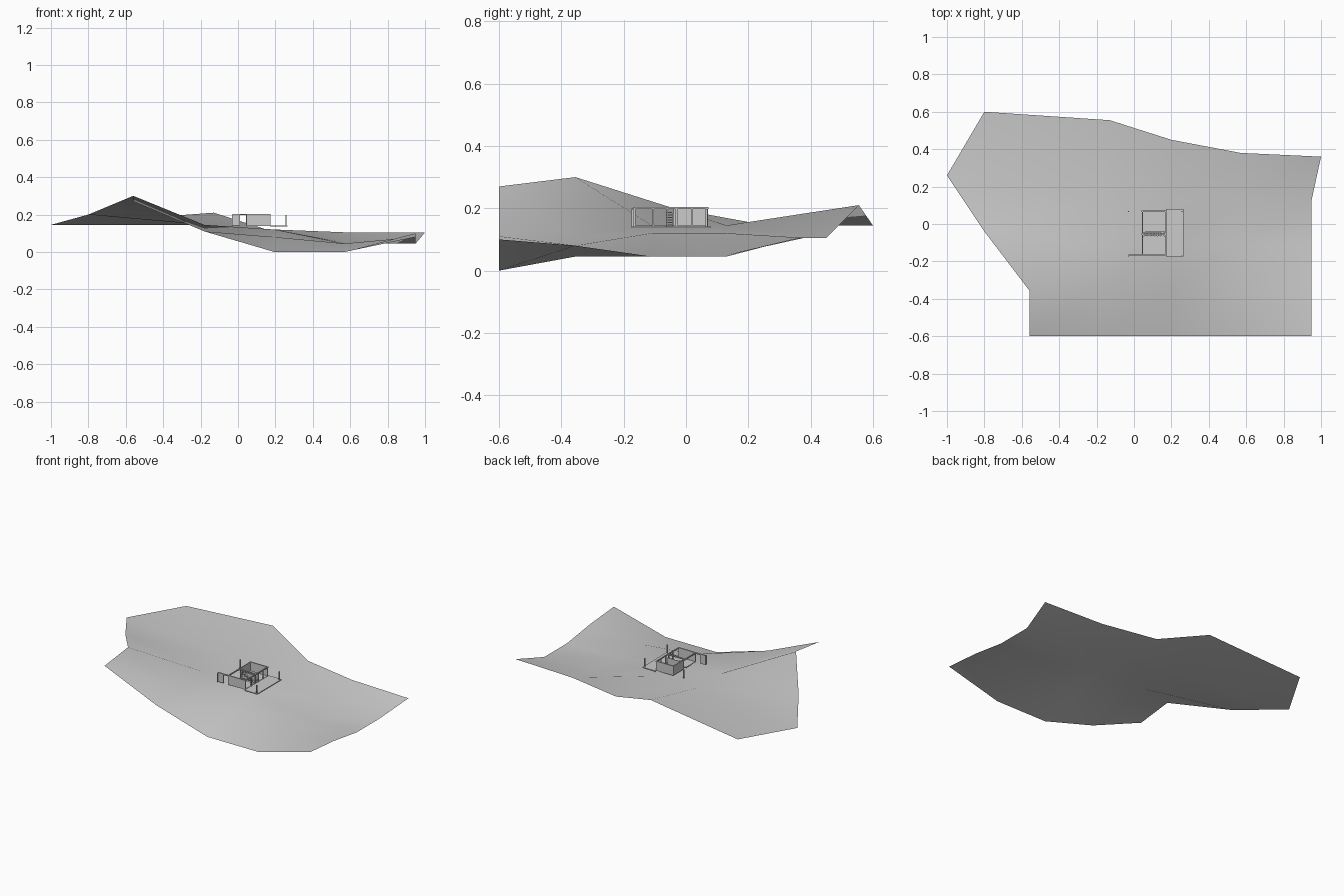
import bpy, bmesh


def mesh_object(name, verts, faces, smooth=False):
    me = bpy.data.meshes.new(name)
    me.from_pydata(verts, [], faces)
    ob = bpy.data.objects.new(name, me)
    bpy.context.collection.objects.link(ob)
    for p in me.polygons:
        p.use_smooth = smooth
    return ob


def box(name, x0, x1, y0, y1, z0, z1):
    v = [(x, y, z) for x in (x0, x1) for y in (y0, y1) for z in (z0, z1)]
    f = [(0, 1, 3, 2), (4, 6, 7, 5), (0, 4, 5, 1), (2, 3, 7, 6), (0, 2, 6, 4), (1, 5, 7, 3)]
    return mesh_object(name, v, f)


# hillside: coarse 5 x 5 sheet with ragged left and back edges
xs = [-.56, -.18, .195, .57, .95]
ys = [-.6, -.355, -.11, .13]
heights = [[.27, .11, 0, 0, .1],
           [.3, .11, .08, .045, .08],
           [.2, .145, .12, .045, .045],
           [.145, .145, .12, .05, .045]]
grid = [[[x, y, z] for x, z in zip(xs, row)] for y, row in zip(ys, heights)]
grid[2][0][:2] = [-.8, -.04]
grid[3][0][:2] = [-1, .26]
grid.append([[-.8, .6, .145], [-.13, .555, .21], [.2, .45, .105], [.57, .38, .105], [1, .36, .105]])
verts = [p for row in grid for p in row]
faces = [(r * 5 + c, r * 5 + c + 1, r * 5 + c + 6, r * 5 + c + 5) for r in range(4) for c in range(4)]
mesh_object("hillside", verts, faces, True)

# floors and deck
box("main_floor", .045, .17, -.165, -.065, .14, .144)
box("rear_floor", .045, .17, -.045, .07, .14, .144)
box("deck", .17, .265, -.175, .08, .136, .142)

# walls
box("front_wall", .045, .17, -.167, -.162, .142, .2)
box("front_wing_wall", -.03, .01, -.168, -.163, .142, .2)
box("back_wall", .045, .17, .066, .07, .142, .2)
box("left_wall", .043, .047, -.04, .07, .142, .2)
box("middle_wall", .06, .165, -.043, -.04, .142, .185)

# beams around the open top
for i, y in enumerate((-.166, -.055, .068)):
    box(f"cross_beam_{i}", -.03 if i == 0 else .04, .174, y - .004, y + .004, .197, .204)
for i, x in enumerate((.045, .17)):
    box(f"long_beam_{i}", x - .003, x + .003, -.168, .07, .197, .204)

# posts on the house front and along the deck edge
for i, y in enumerate((-.165, -.105, -.06, -.03, .02, .066)):
    box(f"house_post_{i}", .167, .173, y - .003, y + .003, .14, .2)
for i, y in enumerate((-.172, .066)):
    box(f"deck_post_{i}", .254, .26, y - .003, y + .003, .14, .197)
    box(f"side_post_{i}", -.032, -.027, y - .003, y + .003, .142, .2)

# stairs in the middle gap
for i in range(6):
    x = .055 + i * .018
    box(f"step_{i}", x, x + .015, -.065, -.045, .185 - i * .008, .188 - i * .008)
